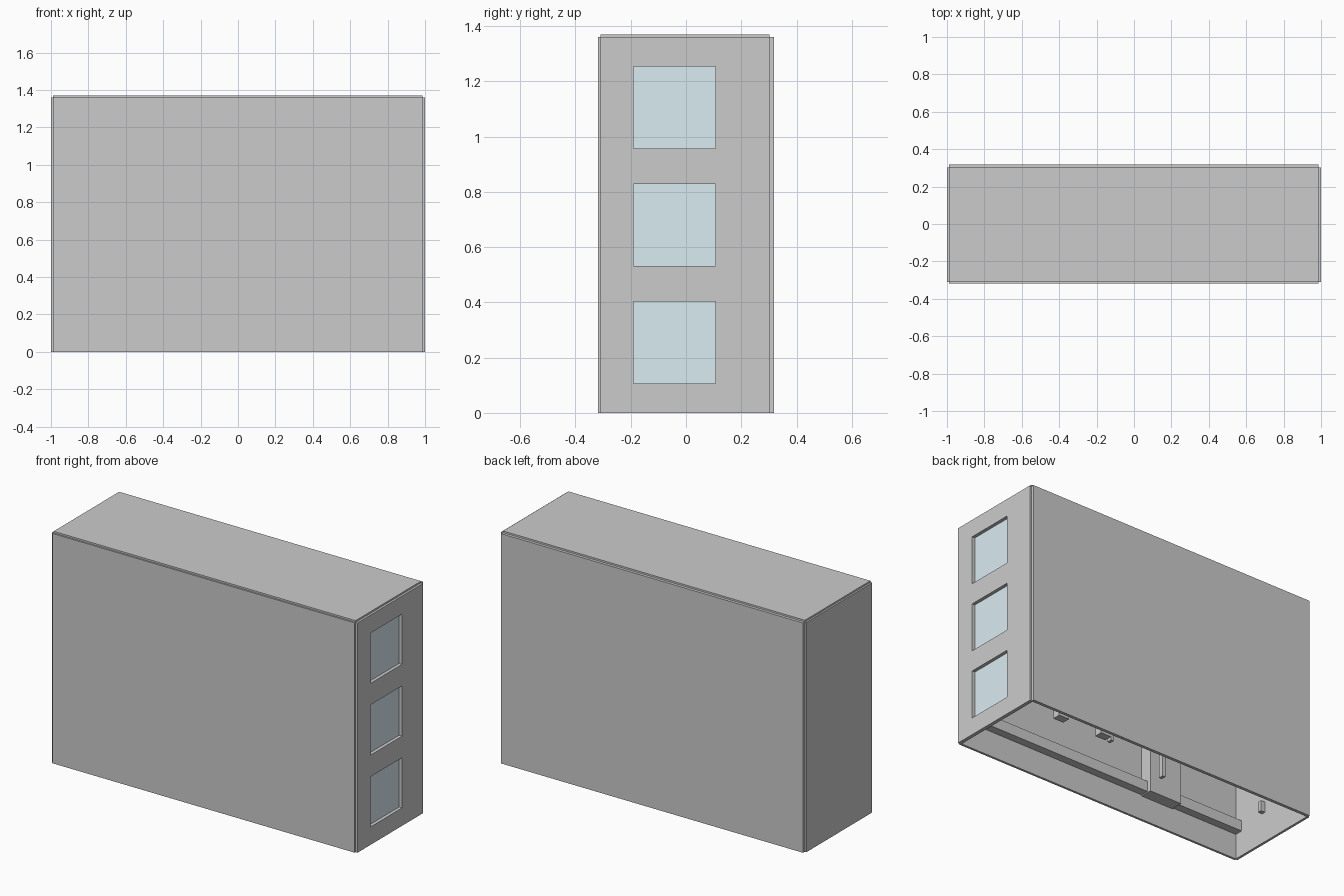
import bpy
import bmesh

if "Cube" in bpy.data.objects:
    bpy.data.objects.remove(bpy.data.objects["Cube"])


def box(name, x, y, z, mat=None):
    """Box from (min, max) ranges on each axis."""
    bm = bmesh.new()
    bmesh.ops.create_cube(bm, size=1)
    for v in bm.verts:
        v.co = [r[0] if c < 0 else r[1] for c, r in zip(v.co, (x, y, z))]
    mesh = bpy.data.meshes.new(name)
    bm.to_mesh(mesh)
    bm.free()
    ob = bpy.data.objects.new(name, mesh)
    bpy.context.collection.objects.link(ob)
    if mat:
        mesh.materials.append(mat)
    return ob


glass = bpy.data.materials.new("pale_glass")
glass.diffuse_color = (0.70, 0.84, 0.89, 1)
glass.use_nodes = True
glass.node_tree.nodes["Principled BSDF"].inputs["Base Color"].default_value = glass.diffuse_color

# Outer shell: each panel stands slightly proud of its neighbours, open below
SPAN_X = (-0.99, 0.987)
SPAN_Y = (-0.31, 0.302)
box("front_wall", SPAN_X, (-0.319, -0.305), (0, 1.36))
box("back_wall", SPAN_X, (0.300, 0.319), (0, 1.36))
box("left_wall", (-1, -0.985), SPAN_Y, (0, 1.36))
box("roof", SPAN_X, SPAN_Y, (1.345, 1.37))
right_wall = box("right_wall", (0.978, 1), SPAN_Y, (0, 1.36))

# Three square windows stacked in the right wall
WIN_Y = (-0.19, 0.106)
for i in range(3):
    z0 = 0.106 + i * 0.425
    z = (z0, z0 + 0.297)
    cutter = box(f"window_cutter_{i}", (0.9, 1.1), WIN_Y, z)
    cutter.hide_render = True
    cutter.hide_viewport = False
    mod = right_wall.modifiers.new("window_hole", "BOOLEAN")
    mod.operation = "DIFFERENCE"
    mod.solver = "EXACT"
    mod.object = cutter
    bpy.context.view_layer.objects.active = right_wall
    bpy.ops.object.modifier_apply(modifier=mod.name)
    bpy.data.objects.remove(cutter)
    box(f"window_glass_{i}", (0.967, 0.98),
        (WIN_Y[0] - 0.005, WIN_Y[1] + 0.005), (z[0] - 0.005, z[1] + 0.005), glass)

# Interior rail and upright against the front wall
box("wall_rail", (-0.987, 0.98), (-0.306, -0.255), (0.155, 0.22))
box("wall_upright", (-0.53, -0.31), (-0.306, -0.23), (0.148, 1.346))

# Small fittings inside
for i, x in enumerate((0.43, 0.13)):
    box(f"bracket_{i}", (x - 0.04, x + 0.03), (-0.14, -0.09), (0.28, 0.36))
for i, (x, z) in enumerate(((0.08, 0.26), (-0.29, 0.17))):
    box(f"hanging_bar_{i}", (x - 0.01, x + 0.01), (-0.12, -0.09), (z, z + 0.17))
box("left_wall_fitting", (-0.987, -0.955), (-0.08, -0.055), (0.185, 0.25))
